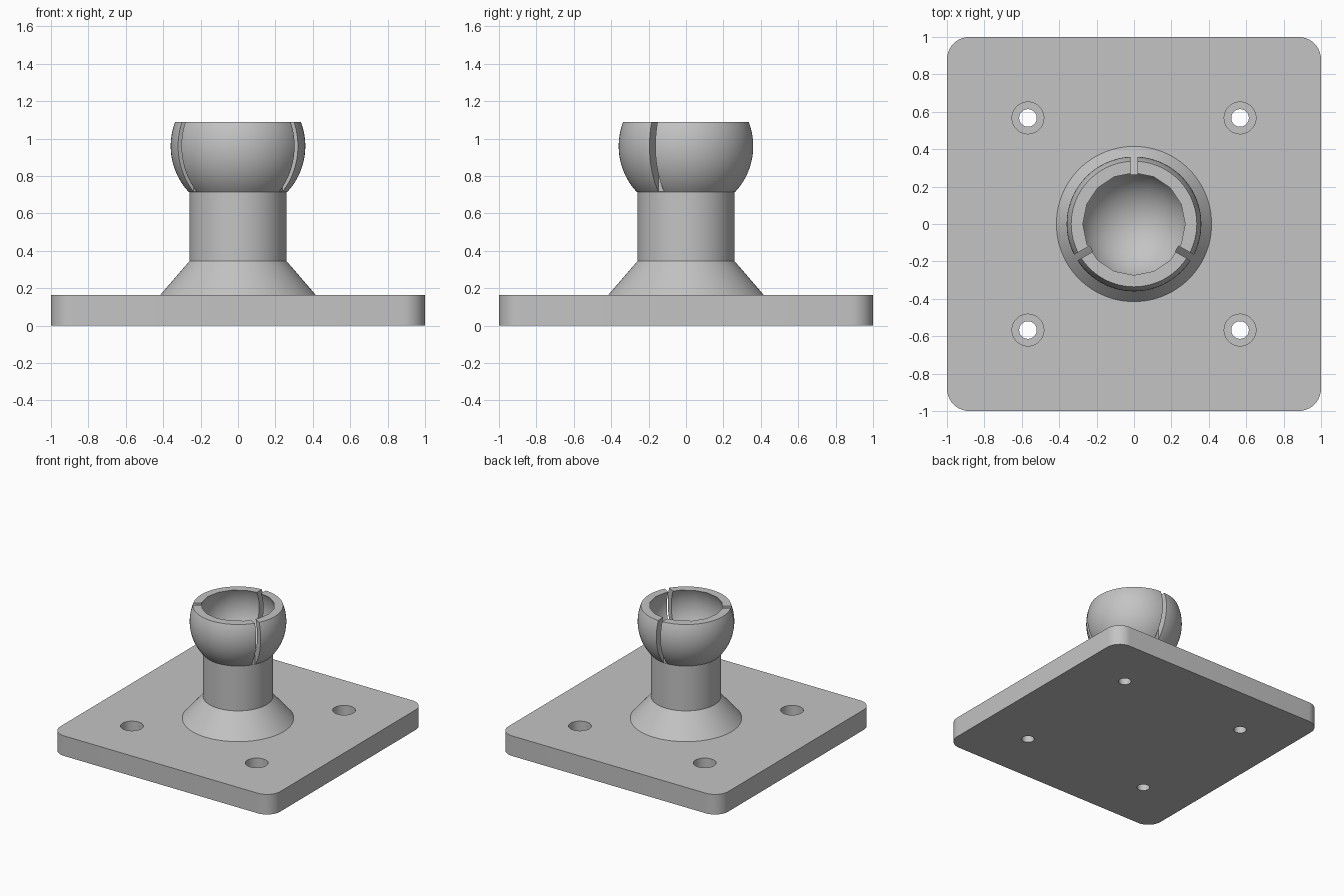
import bpy, bmesh
from math import sin, cos, tau, sqrt, radians
from mathutils import Matrix

if "Cube" in bpy.data.objects:
    bpy.data.objects.remove(bpy.data.objects["Cube"])

grey = bpy.data.materials.new("light grey")
grey.use_nodes = True
grey.diffuse_color = (0.55, 0.55, 0.55, 1)
grey.node_tree.nodes["Principled BSDF"].inputs["Base Color"].default_value = (0.55, 0.55, 0.55, 1)

PLATE_TOP, STEM_TOP, RIM = 0.165, 0.715, 1.09
BALL_Z, BALL_R, CAVITY_R = 0.96, 0.36, 0.304


def make_object(name, bm):
    bmesh.ops.recalc_face_normals(bm, faces=bm.faces)
    mesh = bpy.data.meshes.new(name)
    bm.to_mesh(mesh)
    bm.free()
    mesh.materials.append(grey)
    ob = bpy.data.objects.new(name, mesh)
    bpy.context.collection.objects.link(ob)
    return ob


def lathe(name, profile, sides, location=(0, 0, 0)):
    """Closed solid of revolution from (radius, z) pairs."""
    bm = bmesh.new()
    rings = [[bm.verts.new((r * cos(tau * i / sides), r * sin(tau * i / sides), z))
              for i in range(sides)] for r, z in profile]
    for low, high in zip(rings, rings[1:]):
        for i in range(sides):
            j = (i + 1) % sides
            bm.faces.new((low[i], low[j], high[j], high[i]))
    bm.faces.new(rings[0])
    bm.faces.new(rings[-1])
    ob = make_object(name, bm)
    ob.location = location
    return ob


def box(name, size, centre, angle=0):
    bm = bmesh.new()
    bmesh.ops.create_cube(bm, size=1)
    bmesh.ops.scale(bm, vec=size, verts=bm.verts)
    bmesh.ops.translate(bm, vec=centre, verts=bm.verts)
    bmesh.ops.rotate(bm, matrix=Matrix.Rotation(angle, 3, 'Z'), verts=bm.verts)
    return make_object(name, bm)


def cut(target, cutter):
    """Subtract the cutter, then discard it."""
    cutter.hide_render = True
    mod = target.modifiers.new("cut", 'BOOLEAN')
    mod.operation, mod.solver, mod.object = 'DIFFERENCE', 'EXACT', cutter
    bpy.context.view_layer.objects.active = target
    bpy.ops.object.modifier_apply(modifier=mod.name)
    bpy.data.objects.remove(cutter)


def smooth(ob, angle):
    bpy.ops.object.select_all(action='DESELECT')
    ob.select_set(True)
    bpy.context.view_layer.objects.active = ob
    bpy.ops.object.shade_smooth_by_angle(angle=radians(angle))


# Base plate with rounded corners
bm = bmesh.new()
bmesh.ops.create_cube(bm, size=1)
bmesh.ops.scale(bm, vec=(2, 2, PLATE_TOP), verts=bm.verts)
bmesh.ops.translate(bm, vec=(0, 0, PLATE_TOP / 2), verts=bm.verts)
upright = [e for e in bm.edges if abs(e.verts[0].co.z - e.verts[1].co.z) > 0.1]
bmesh.ops.bevel(bm, geom=upright, offset=0.12, segments=10, profile=0.5, affect='EDGES')
plate = make_object("base_plate", bm)

# Counterbored screw holes
bore = [(0.047, -0.1), (0.047, 0.07), (0.085, 0.07), (0.085, 0.3)]
for x in (-0.567, 0.567):
    for y in (-0.567, 0.567):
        cut(plate, lathe("screw_hole_cutter", bore, 40, (x, y, 0)))
smooth(plate, 30)

# Flared foot, stem and truncated ball in one turned profile
steps = 24
ball = []
for i in range(steps + 1):
    z = STEM_TOP + (RIM - STEM_TOP) * i / steps
    ball.append((sqrt(BALL_R ** 2 - (z - BALL_Z) ** 2), z))
post = lathe("stem_and_socket",
             [(0.415, 0.155), (0.415, PLATE_TOP), (0.26, 0.345), (0.26, STEM_TOP)] + ball, 96)

# Coarser round cavity inside the ball
bm = bmesh.new()
bmesh.ops.create_uvsphere(bm, u_segments=16, v_segments=16, radius=CAVITY_R)
bmesh.ops.translate(bm, vec=(0, 0, BALL_Z), verts=bm.verts)
cut(post, make_object("cavity_cutter", bm))

# Three slots that split the socket wall into springy fingers
for k in range(3):
    cut(post, box("slot_cutter", (0.235, 0.036, 0.5), (0.265 + 0.1175, 0, STEM_TOP + 0.251),
                  tau / 4 + k * tau / 3))
smooth(post, 30)
